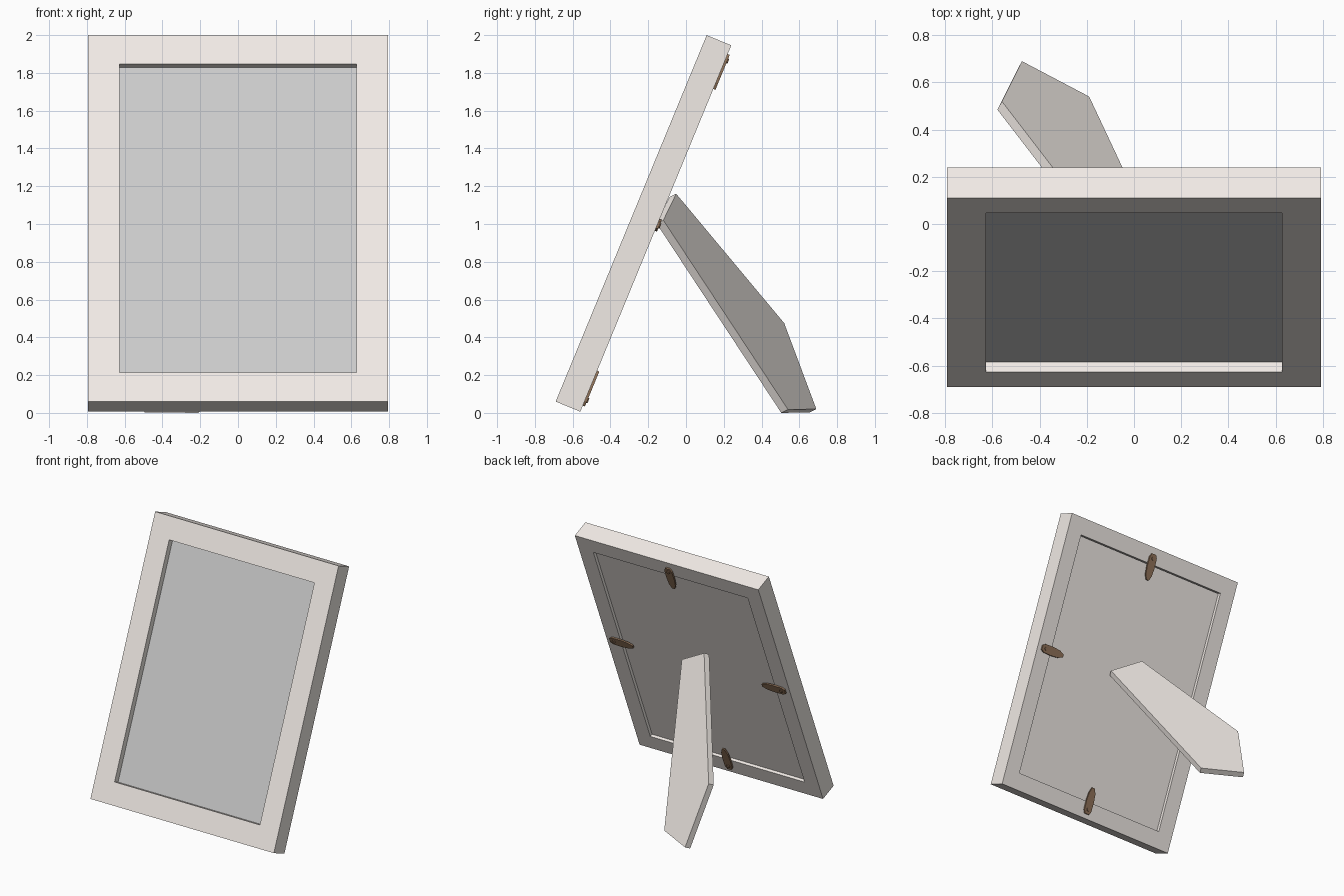
import bpy, bmesh, math
from mathutils import Matrix, Vector

if "Cube" in bpy.data.objects:
    bpy.data.objects.remove(bpy.data.objects["Cube"])

HALF_W, HEIGHT, DEPTH = 0.793, 2.098, 0.141
# Leaning frame space: x across, y from front to back, z up along the frame
LEAN = Matrix.Translation((0, -0.69, 0.06)) @ Matrix.Rotation(-math.radians(22.4), 4, 'X')


def material(name, color):
    m = bpy.data.materials.new(name)
    m.diffuse_color = (*color, 1)
    m.use_nodes = True
    m.node_tree.nodes["Principled BSDF"].inputs["Base Color"].default_value = m.diffuse_color
    return m


wood = material("pale_wood", (0.88, 0.83, 0.79))
bronze = material("bronze", (0.28, 0.17, 0.10))


def finish(bm, name, matrix, mat=None):
    bmesh.ops.recalc_face_normals(bm, faces=bm.faces[:])
    mesh = bpy.data.meshes.new(name)
    bm.to_mesh(mesh)
    bm.free()
    obj = bpy.data.objects.new(name, mesh)
    bpy.context.collection.objects.link(obj)
    obj.matrix_world = matrix
    if mat:
        mesh.materials.append(mat)
    return obj


def rect(inset, y):
    w, a, b = HALF_W - inset, inset, HEIGHT - inset
    return [(-w, y, a), (w, y, a), (w, y, b), (-w, y, b)]


def prism(name, points, offset, matrix, mat=None):
    bm = bmesh.new()
    face = bm.faces.new([bm.verts.new(p) for p in points])
    new = bmesh.ops.extrude_face_region(bm, geom=[face], use_keep_orig=True)["geom"]
    bmesh.ops.translate(bm, vec=offset, verts=[g for g in new if isinstance(g, bmesh.types.BMVert)])
    return finish(bm, name, matrix, mat)


# Frame with a front opening and a wider rabbet behind it: (inset, depth) profile
profile = [(0, 0), (0.165, 0), (0.165, 0.047), (0.126, 0.047), (0.126, DEPTH), (0, DEPTH)]
bm = bmesh.new()
rings = [[bm.verts.new(p) for p in rect(*step)] for step in profile]
for i, ring in enumerate(rings):
    nxt = rings[(i + 1) % len(rings)]
    for j in range(4):
        k = (j + 1) % 4
        bm.faces.new((ring[j], ring[k], nxt[k], nxt[j]))
finish(bm, "frame", LEAN, wood)

# Glass and backing board
prism("glass_pane", rect(0.128, 0.047), (0, 0.01, 0), LEAN)
prism("backing_board", rect(0.13, 0.057), (0, 0.064, 0), LEAN, wood)

# Four turn buttons with screws, each pointing inward from its edge
half = [(0.018, 0), (0.032, 0.025), (0.034, 0.1), (0.028, 0.16), (0.012, 0.2)]
outline = [(x, DEPTH, z) for x, z in half] + [(-x, DEPTH, z) for x, z in reversed(half)]
places = {
    "bottom": (0, 0.035, 0),
    "top": (0, HEIGHT - 0.05, 180),
    "left": (-HALF_W + 0.035, 1.07, 90),
    "right": (HALF_W - 0.035, 1.07, -90),
}
for side, (x, z, angle) in places.items():
    place = LEAN @ Matrix.Translation((x, 0, z)) @ Matrix.Rotation(math.radians(angle), 4, 'Y')
    prism(side + "_turn_button", outline, (0, 0.012, 0), place, bronze)
    ring = [(0.014 * math.cos(t * math.pi / 5), DEPTH + 0.012, 0.035 + 0.014 * math.sin(t * math.pi / 5))
            for t in range(10)]
    prism(side + "_screw", ring, (0, 0.006, 0), place, bronze)

# Swung-out easel leg: five-sided board, outer face extruded toward the frame
leg = [(-0.12, -0.052, 1.16), (-0.56, 0.52, 0.475), (-0.475, 0.69, 0.02),
       (-0.19, 0.54, 0.018), (0.12, -0.12, 1.02)]
prism("easel_leg", leg, Vector((-0.426, -0.81, -0.404)) * 0.044, Matrix.Identity(4), wood)
